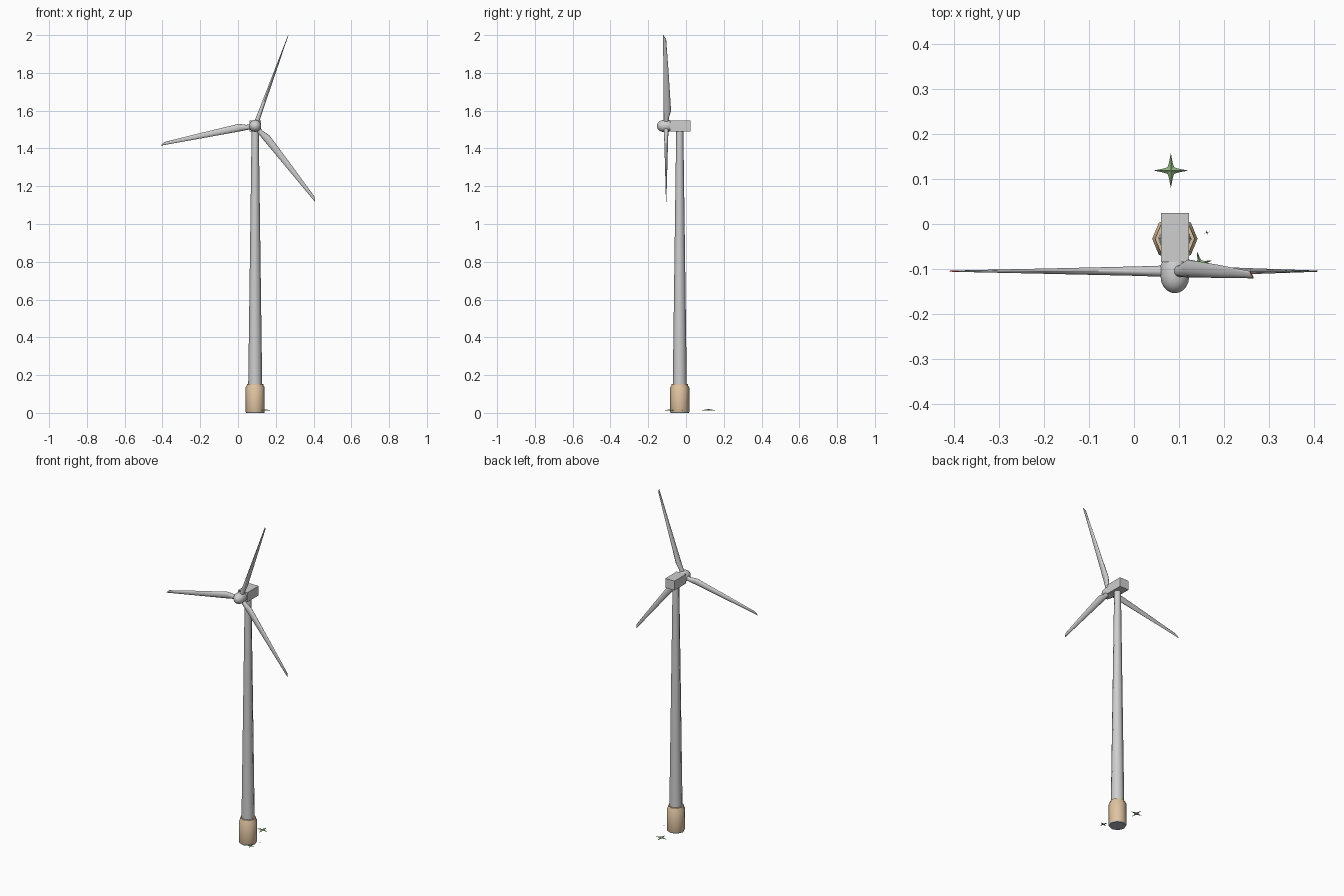
import bpy, bmesh, math
from mathutils import Vector, Matrix

if "Cube" in bpy.data.objects:
    bpy.data.objects.remove(bpy.data.objects["Cube"])


def material(name, rgb):
    m = bpy.data.materials.new(name)
    m.diffuse_color = (*rgb, 1)
    m.use_nodes = True
    m.node_tree.nodes["Principled BSDF"].inputs["Base Color"].default_value = m.diffuse_color
    return m


GREY = material("light_grey", (0.62, 0.62, 0.62))
TAN = material("tan", (0.74, 0.55, 0.36))
FOOT = material("foot_grey", (0.40, 0.42, 0.46))
RED = material("red", (0.65, 0.03, 0.03))
GREEN = material("green", (0.28, 0.46, 0.22))


def finish(bm, name, mats, angle=50):
    bmesh.ops.recalc_face_normals(bm, faces=bm.faces)
    me = bpy.data.meshes.new(name)
    bm.to_mesh(me)
    bm.free()
    for m in mats:
        me.materials.append(m)
    ob = bpy.data.objects.new(name, me)
    bpy.context.collection.objects.link(ob)
    bpy.ops.object.select_all(action='DESELECT')
    ob.select_set(True)
    bpy.context.view_layer.objects.active = ob
    if angle:
        bpy.ops.object.shade_smooth_by_angle(angle=math.radians(angle))
    return ob


def skin(bm, rings):
    """Join equal-length point rings and cap both ends; returns the caps."""
    rows = [[bm.verts.new(p) for p in ring] for ring in rings]
    n = len(rows[0])
    for a, b in zip(rows, rows[1:]):
        for i in range(n):
            j = (i + 1) % n
            bm.faces.new((a[i], a[j], b[j], b[i]))
    return bm.faces.new(rows[0]), bm.faces.new(rows[-1])


def lathe(profile, sides, matrix):
    bm = bmesh.new()
    rings = [[matrix @ Vector((r * math.cos(math.tau * i / sides),
                               r * math.sin(math.tau * i / sides), h))
              for i in range(sides)] for r, h in profile]
    skin(bm, rings)
    return bm


CX, CY = 0.091, -0.033
HUB = Vector((CX, -0.105, 1.519))

# Foundation with chamfered shoulder and grey underside
bm = lathe([(0.048, 0), (0.0505, 0.006), (0.0505, 0.135), (0.044, 0.145),
            (0.044, 0.153)], 8, Matrix.Translation((CX, CY, 0)))
for f in bm.faces:
    f.material_index = 1 if f.calc_center_median().z < 0.005 else 0
finish(bm, "foundation", [TAN, FOOT])

# Tapered tower
finish(lathe([(0.037, 0.15), (0.019, 1.495)], 8,
             Matrix.Translation((CX, CY, 0))), "tower", [GREY])

# Nacelle box
bm = bmesh.new()
bmesh.ops.create_cube(bm, size=1, matrix=Matrix.Translation((CX, -0.03, 1.519))
                      @ Matrix.Diagonal((0.062, 0.11, 0.057, 1)))
finish(bm, "nacelle", [GREY], 0)

# Hub: short drum with a rounded nose towards -y
nose = [(0.032 * math.cos(a), 0.032 + 0.037 * math.sin(a))
        for a in (math.radians(d) for d in (0, 20, 40, 60, 75, 88))]
finish(lathe([(0.028, -0.002), (0.032, 0.008)] + nose, 16,
             Matrix.Translation((CX, -0.085, 1.519))
             @ Matrix.Rotation(math.pi / 2, 4, 'X')), "hub", [GREY])

# Blade sections: radius at leading edge, at trailing edge, chord from, to, thickness
SECTIONS = [(0.015, 0.015, -0.013, 0.013, 0.026),
            (0.045, 0.045, -0.013, 0.014, 0.025),
            (0.085, 0.085, -0.014, 0.026, 0.022),
            (0.30, 0.30, -0.015, 0.013, 0.012),
            (0.513, 0.488, -0.016, 0.000, 0.003)]


def blade(name, degrees, chord):
    a = math.radians(degrees)
    axis = Vector((math.cos(a), 0, math.sin(a)))
    thick = axis.cross(chord)
    rings = []
    for r0, r1, c0, c1, t in SECTIONS:
        ring = []
        for i in range(10):
            u = math.tau * i / 10
            k = (1 + math.cos(u)) / 2
            ring.append(HUB + axis * (r0 + (r1 - r0) * k)
                        + chord * (c0 + (c1 - c0) * k)
                        + thick * (t / 2 * math.sin(u)))
        rings.append(ring)
    bm = bmesh.new()
    _, tip = skin(bm, rings)
    tip.material_index = 1          # red slanted tip
    finish(bm, name, [GREY, RED])


def sideways(degrees):
    a = math.radians(degrees)
    return Vector((-math.sin(a), 0, math.cos(a)))


# Three blades, each pitched differently
blade("blade_upper", 70, Vector((0, 1, 0)))
blade("blade_left", 190, -sideways(190))
blade("blade_lower", -50, sideways(-50))


# Four-pointed ground plants
def plant(name, x, y, radius, turn):
    bm = bmesh.new()
    z = 0.013
    ring = []
    for i in range(16):
        r = radius * (1, 0.42, 0.27, 0.42)[i % 4]
        a = math.tau * (i // 4) / 4 + (0, 0.28, 0.785, 1.29)[i % 4] + turn
        ring.append(bm.verts.new((x + r * math.cos(a), y + r * math.sin(a), z)))
    for dz in (0.2, -0.03):
        c = bm.verts.new((x, y, z + dz * radius))
        for i in range(16):
            bm.faces.new((ring[i], ring[(i + 1) % 16], c))
    finish(bm, name, [GREEN], 0)


plant("plant_back", 0.082, 0.119, 0.039, 0.0)
plant("plant_front", 0.147, -0.088, 0.028, 0.25)
plant("plant_small", 0.162, -0.019, 0.006, 0.3)
